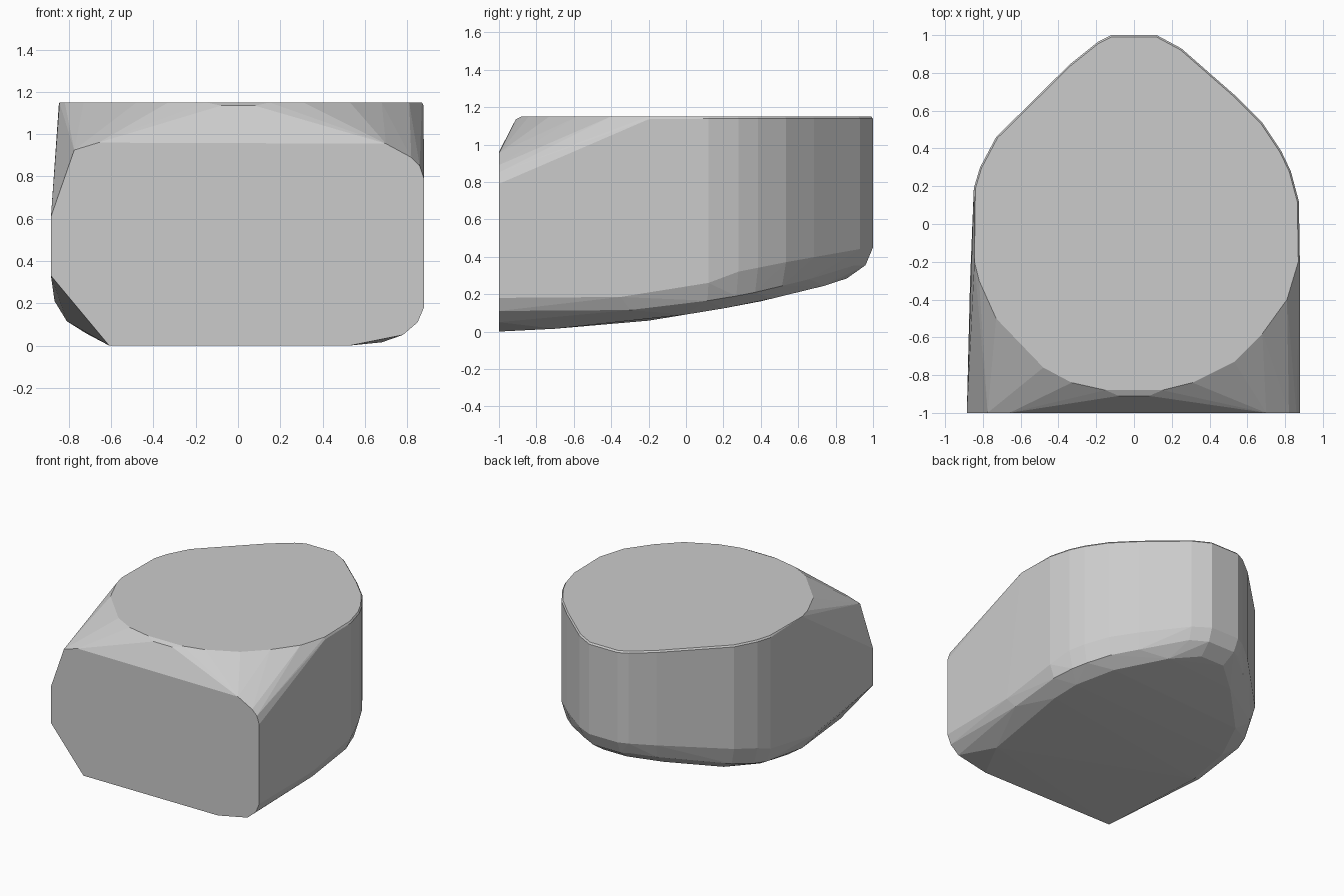
import bpy, bmesh, math

if "Cube" in bpy.data.objects:
    bpy.data.objects.remove(bpy.data.objects["Cube"])

# front face outline (x, z) at y = -1
front = [(-.885, .61), (-.775, .925), (-.66, .96), (.70, .955), (.82, .89), (.86, .85),
         (.88, .79), (.88, .18), (.85, .11), (.78, .05), (.53, 0), (-.61, 0), (-.885, .33)]

# front edge of the flat top (x, y)
top_front = [(.87, -.2), (.81, -.4), (.68, -.58), (.53, -.73), (.31, -.84), (.15, -.88),
             (-.15, -.88), (-.33, -.84), (-.48, -.76), (-.73, -.5), (-.82, -.3), (-.845, -.2)]

# side and back wall outline (x, y)
wall = [(-.848, .19), (-.815, .3), (-.73, .46), (-.34, .845), (-.19, .965), (-.12, 1),
        (.12, 1), (.25, .93), (.53, .685), (.68, .535), (.78, .385), (.83, .28), (.873, .12)]

# edge of the sloping underside (x, y)
under = [(-.72, -.2), (-.71, .12), (-.60, .4), (-.3, .70), (-.1, .86), (.1, .86), (.3, .74),
         (.57, .46), (.7, .2), (.73, 0), (.68, -.7)]


def lerp(table, y):
    for (a, za), (b, zb) in zip(table, table[1:]):
        if y <= b:
            return za + (zb - za) * (y - a) / (b - a)
    return table[-1][1]


under_z = [(-1, 0), (-.7, .015), (-.22, .055), (.33, .145), (.6, .21), (.8, .26), (.9, .30)]
wall_z = [(-1, .18), (-.3, .19), (.12, .26), (.28, .32), (.53, .37), (.92, .44), (1, .45)]

points = [(x, -1, z) for x, z in front]
points += [(x, y, 1.15) for x, y in top_front]
points += [(-.08, -.91, 1.135), (.08, -.91, 1.135), (.878, -.2, 1.135)]
for x, y in wall:
    points += [(x * .99, y * .99, 1.15), (x, y, 1.138), (x, y, lerp(wall_z, y)),
               (x * .955, y * .96, lerp(under_z, y * .96) + .055)]
points += [(x, y, lerp(under_z, y)) for x, y in under]
# lower side edges
points += [(-.868, -.3, .21), (-.81, -.25, .115), (.88, -.35, .185), (.84, -.3, .115)]

# faceted body
bm = bmesh.new()
for p in points:
    bm.verts.new(p)
hull = bmesh.ops.convex_hull(bm, input=bm.verts)
bmesh.ops.delete(bm, geom=[v for v in bm.verts if not v.link_faces], context='VERTS')
bmesh.ops.dissolve_limit(bm, angle_limit=math.radians(.5), verts=bm.verts, edges=bm.edges)
bmesh.ops.recalc_face_normals(bm, faces=bm.faces)
mesh = bpy.data.meshes.new("faceted_body")
bm.to_mesh(mesh)
bm.free()
body = bpy.data.objects.new("faceted_body", mesh)
bpy.context.collection.objects.link(body)
